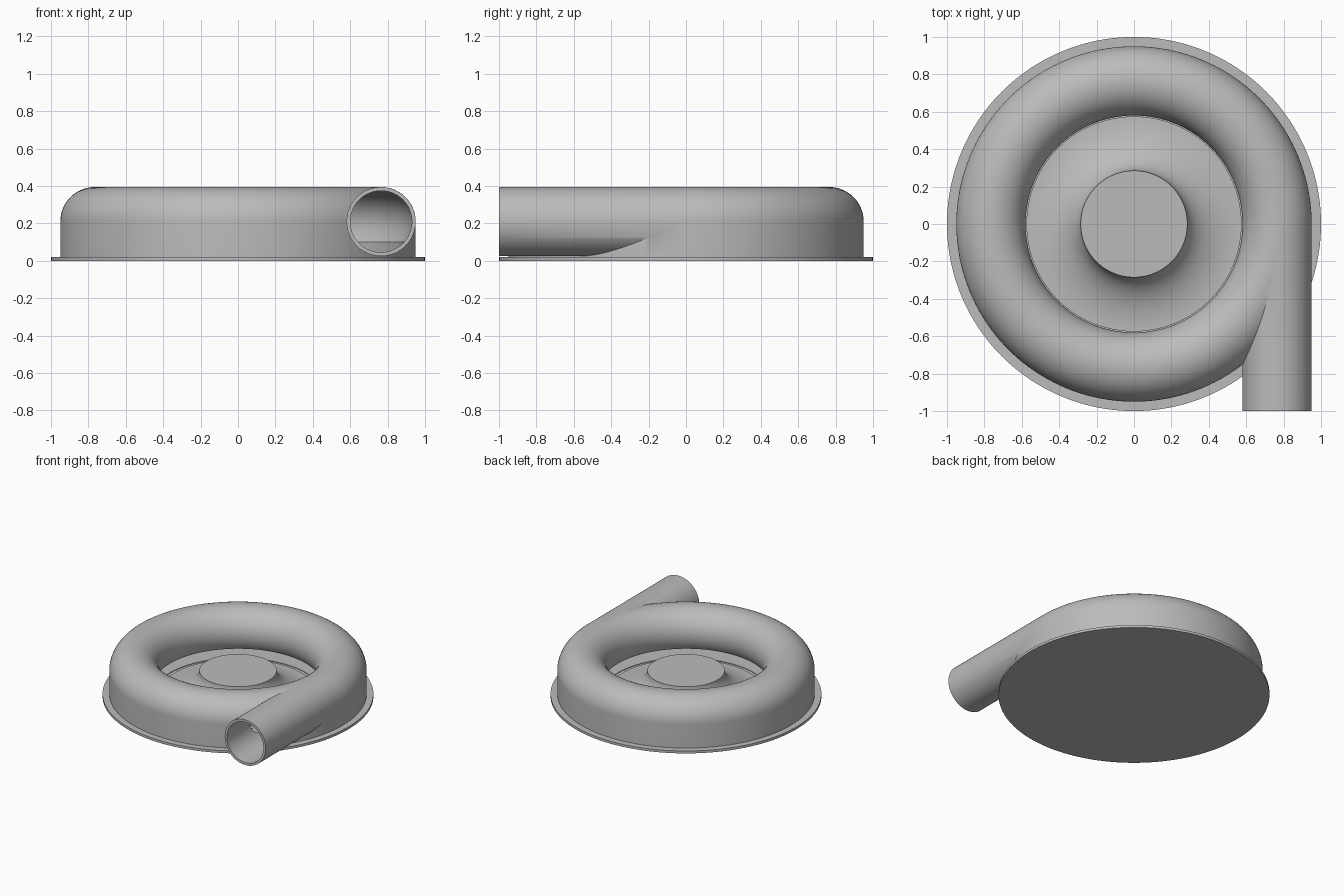
import bpy, bmesh, math
from mathutils import Matrix, Vector

cube = bpy.data.objects.get("Cube")
if cube:
    bpy.data.objects.remove(cube, do_unlink=True)

TUBE_R, TUBE_Z = 0.765, 0.21      # centre line of the ring tube
OUTER, INNER = 0.185, 0.165       # tube radii
SLOT_Z = 0.1                      # upper edge of the inlet slot

grey = bpy.data.materials.new("light_grey")
grey.use_nodes = True
grey.diffuse_color = (0.5, 0.5, 0.5, 1)
grey.node_tree.nodes["Principled BSDF"].inputs["Base Color"].default_value = (0.5, 0.5, 0.5, 1)


def finish(name, bm):
    bmesh.ops.remove_doubles(bm, verts=bm.verts, dist=1e-5)
    bmesh.ops.recalc_face_normals(bm, faces=bm.faces)
    mesh = bpy.data.meshes.new(name)
    bm.to_mesh(mesh)
    bm.free()
    mesh.materials.append(grey)
    obj = bpy.data.objects.new(name, mesh)
    bpy.context.collection.objects.link(obj)
    return obj


def revolve(name, profile, closed=False, steps=160):
    """Spin an (r, z) profile around the z axis."""
    bm = bmesh.new()
    verts = [bm.verts.new((r, 0, z)) for r, z in profile]
    pairs = list(zip(verts, verts[1:]))
    if closed:
        pairs.append((verts[-1], verts[0]))
    edges = [bm.edges.new(p) for p in pairs]
    bmesh.ops.spin(bm, geom=verts + edges, cent=(0, 0, 0), axis=(0, 0, 1),
                   angle=math.tau, steps=steps, use_merge=True)
    return finish(name, bm)


def pipe(name, radius, y0, y1):
    bm = bmesh.new()
    place = Matrix.Translation(Vector((TUBE_R, (y0 + y1) / 2, TUBE_Z))) @ Matrix.Rotation(math.pi / 2, 4, "X")
    bmesh.ops.create_cone(bm, cap_ends=True, segments=96, radius1=radius, radius2=radius,
                          depth=y1 - y0, matrix=place)
    return finish(name, bm)


def arc(radius, start, end, n=40):
    angles = [start + (end - start) * i / n for i in range(n + 1)]
    return [(TUBE_R + radius * math.cos(a), TUBE_Z + radius * math.sin(a)) for a in angles]


def boolean(target, tool, operation):
    mod = target.modifiers.new(operation.lower(), "BOOLEAN")
    mod.object, mod.operation, mod.solver = tool, operation, "EXACT"
    bpy.context.view_layer.objects.active = target
    bpy.ops.object.modifier_apply(modifier=mod.name)
    bpy.data.objects.remove(tool, do_unlink=True)


def smooth(obj):
    bpy.ops.object.select_all(action="DESELECT")
    obj.select_set(True)
    bpy.context.view_layer.objects.active = obj
    bpy.ops.object.shade_smooth_by_angle(angle=math.radians(30))


# Casing: flange, straight outer wall, rounded ring and open centre
drop = math.asin((TUBE_Z - SLOT_Z) / OUTER)
ring = arc(OUTER, 0, math.pi + drop)
lip = ring[-1][0]
casing = revolve("volute_casing", [(0, 0), (1, 0), (1, 0.02), (0.95, 0.02)] + ring
                 + [(lip, 0.02), (0, 0.02)])

# Tangential outlet pipe
boolean(casing, pipe("outlet_pipe", OUTER - 0.0005, -1, -0.02), "UNION")

# Hollow ring with a slot open to the centre
drop = math.asin((TUBE_Z - SLOT_Z) / INNER)
hollow = arc(INNER, -drop, math.pi + drop)
cavity = revolve("ring_cavity", [(0.595, 0.025), (hollow[0][0], 0.025)] + hollow
                 + [(0.595, SLOT_Z - 0.001)], closed=True)
boolean(casing, cavity, "DIFFERENCE")
boolean(casing, pipe("outlet_bore", INNER - 0.0005, -1.1, -0.02), "DIFFERENCE")
smooth(casing)

# Central hub with a concave flare
flare = [(0.575 - 0.29 * math.sin(a), TUBE_Z - 0.175 * math.cos(a))
         for a in (math.pi / 2 * i / 24 for i in range(25))]
hub = revolve("impeller_hub", [(0, 0.015), (0.575, 0.015)] + flare + [(0, TUBE_Z)])
smooth(hub)
